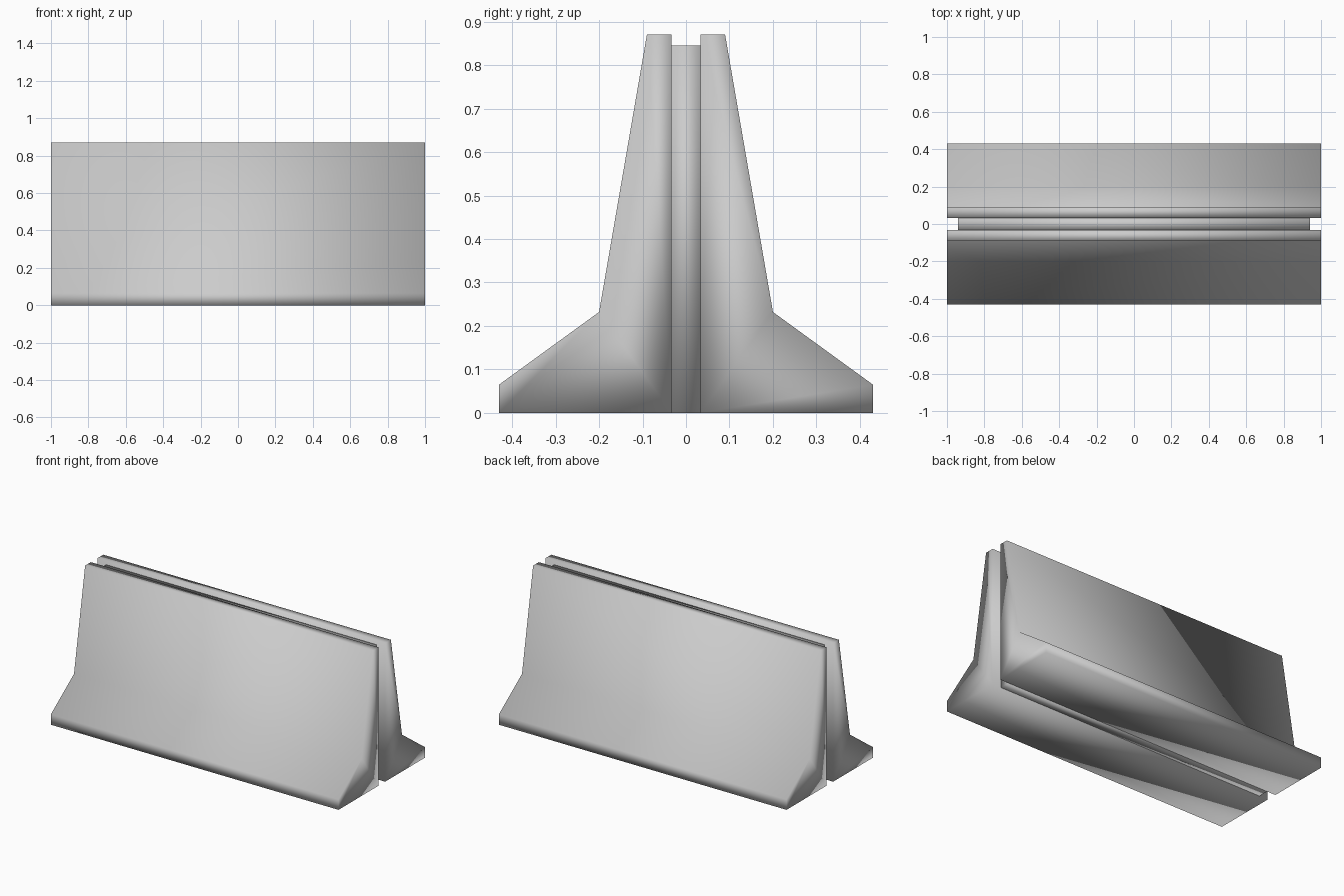
import bpy
import bmesh

cube = bpy.data.objects.get("Cube")
if cube:
    bpy.data.objects.remove(cube, do_unlink=True)

concrete = bpy.data.materials.new("grey concrete")
concrete.use_nodes = True
GREY = (0.6, 0.6, 0.6, 1)
concrete.diffuse_color = GREY
concrete.node_tree.nodes["Principled BSDF"].inputs["Base Color"].default_value = GREY


def extrude_profile(name, profile, half_length):
    """Sweep a closed (y, z) outline along x, smooth shaded all over."""
    bm = bmesh.new()
    outline = bm.faces.new([bm.verts.new((-half_length, y, z)) for y, z in profile])
    swept = bmesh.ops.extrude_face_region(bm, geom=[outline], use_keep_orig=True)
    moved = [v for v in swept["geom"] if isinstance(v, bmesh.types.BMVert)]
    bmesh.ops.translate(bm, verts=moved, vec=(2 * half_length, 0, 0))
    bmesh.ops.recalc_face_normals(bm, faces=bm.faces)
    for face in bm.faces:
        face.smooth = True
    mesh = bpy.data.meshes.new(name)
    bm.to_mesh(mesh)
    bm.free()
    mesh.materials.append(concrete)
    obj = bpy.data.objects.new(name, mesh)
    bpy.context.collection.objects.link(obj)
    return obj


# Sloped outer walls, mirrored front to back
GAP = 0.033
wall = [(GAP, 0), (0.43, 0), (0.43, 0.065), (0.2, 0.232), (0.09, 0.87), (GAP, 0.87)]
for name, side in (("front_wall", -1), ("back_wall", 1)):
    extrude_profile(name, [(side * y, z) for y, z in wall], 1.0)

# Recessed slab between the walls
extrude_profile("inner_slab", [(-GAP, 0), (GAP, 0), (GAP, 0.845), (-GAP, 0.845)], 0.94)
